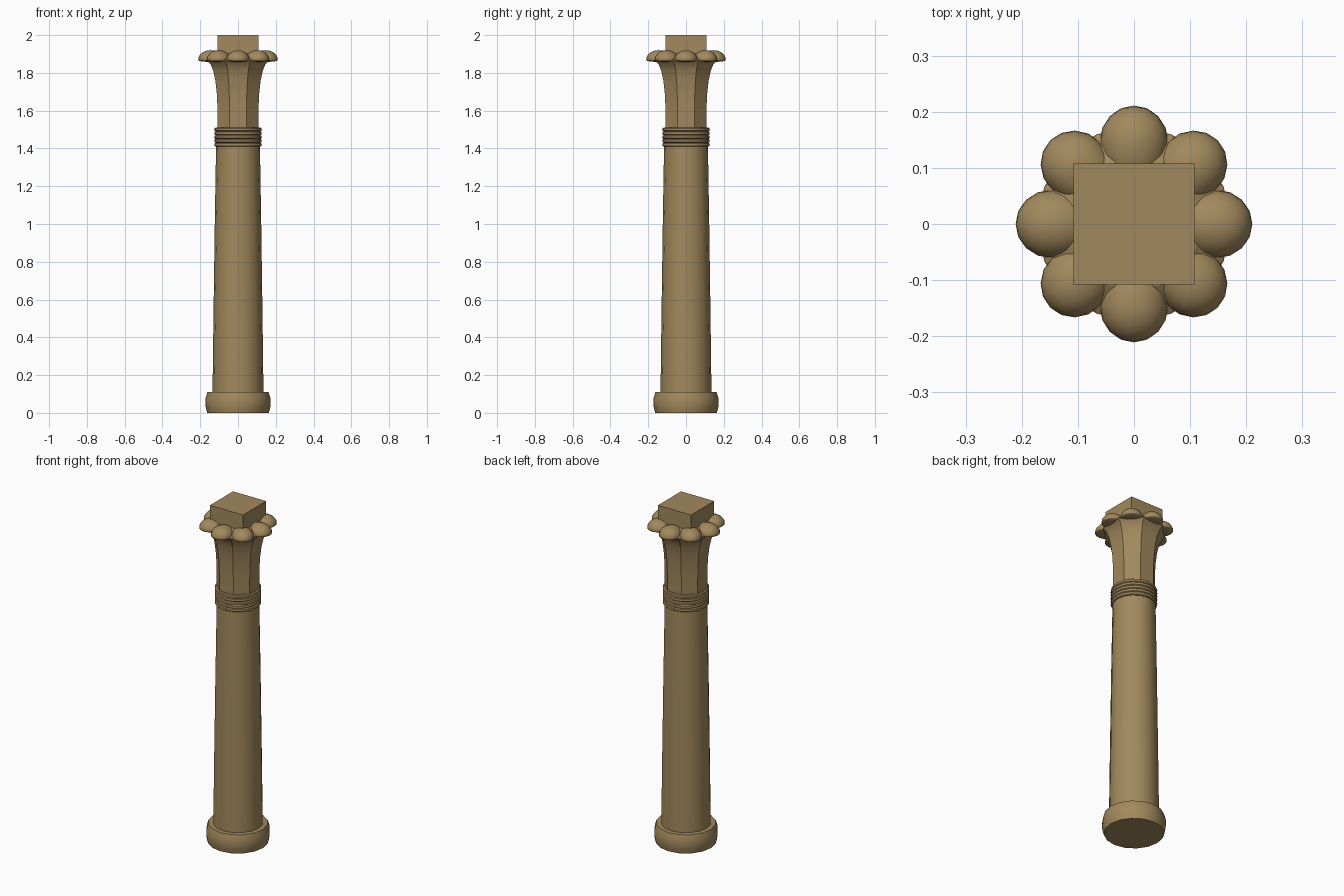
import bpy, bmesh, math

if "Cube" in bpy.data.objects:
    bpy.data.objects.remove(bpy.data.objects["Cube"])

mat = bpy.data.materials.new("sandstone")
mat.diffuse_color = (0.36, 0.25, 0.11, 1)
mat.use_nodes = True
mat.node_tree.nodes["Principled BSDF"].inputs["Base Color"].default_value = mat.diffuse_color


def finish(name, bm, smooth=True, angle=30):
    bmesh.ops.recalc_face_normals(bm, faces=bm.faces[:])
    mesh = bpy.data.meshes.new(name)
    bm.to_mesh(mesh)
    bm.free()
    ob = bpy.data.objects.new(name, mesh)
    bpy.context.collection.objects.link(ob)
    mesh.materials.append(mat)
    if smooth:
        bpy.ops.object.select_all(action='DESELECT')
        ob.select_set(True)
        bpy.context.view_layer.objects.active = ob
        bpy.ops.object.shade_smooth_by_angle(angle=math.radians(angle))
    return ob


def lathe(name, profile, sides=16, phase=0.0, scale=1.0):
    """Closed stack of polygon rings from (radius, z) pairs."""
    bm = bmesh.new()
    rings = []
    for r, z in profile:
        ring = []
        for i in range(sides):
            a = phase + 2 * math.pi * i / sides
            ring.append(bm.verts.new((r * scale * math.cos(a), r * scale * math.sin(a), z)))
        rings.append(ring)
    for a, b in zip(rings, rings[1:]):
        for i in range(sides):
            j = (i + 1) % sides
            bm.faces.new((a[i], a[j], b[j], b[i]))
    bm.faces.new(rings[0])
    bm.faces.new(rings[-1])
    return finish(name, bm)


# Rounded base disc
lathe("base", [(0.163, 0), (0.170, 0.025), (0.173, 0.05), (0.171, 0.08),
               (0.162, 0.11)])

# Tapered shaft
lathe("shaft", [(0.135, 0.10), (0.130, 0.5), (0.123, 1.0), (0.116, 1.42)])

# Five rope bands under the capital
bands = []
for i in range(5):
    z = 1.41 + 0.02 * i
    bands += [(0.119, z), (0.1245, z + 0.004), (0.126, z + 0.01), (0.1245, z + 0.016)]
lathe("neck_bands", bands + [(0.119, 1.51)])

# Eight-sided flaring bell, facets facing the axes
lathe("capital_bell",
      [(0.108, 1.49), (0.108, 1.60), (0.112, 1.69), (0.120, 1.76), (0.131, 1.81),
       (0.145, 1.845), (0.160, 1.862), (0.160, 1.870), (0.11, 1.905)],
      sides=8, phase=math.pi / 8, scale=1 / math.cos(math.pi / 8))

# Eight drooping leaf tips: domes with a shallow underside
for k in range(8):
    bm = bmesh.new()
    bmesh.ops.create_uvsphere(bm, u_segments=16, v_segments=12, radius=1)
    a = k * math.pi / 4
    for v in bm.verts:
        x, y, z = v.co
        r = 0.147 + x * (0.064 if x > 0 else 0.085)
        t = y * 0.061
        h = 1.868 + z * (0.052 if z > 0 else 0.010)
        v.co = (r * math.cos(a) - t * math.sin(a), r * math.sin(a) + t * math.cos(a), h)
    finish("leaf_tip_%d" % (k + 1), bm, angle=50)

# Square block on top
bm = bmesh.new()
bmesh.ops.create_cube(bm, size=1)
for v in bm.verts:
    v.co = (v.co.x * 0.216, v.co.y * 0.216, 1.94 + v.co.z * 0.12)
finish("abacus", bm, smooth=False)
